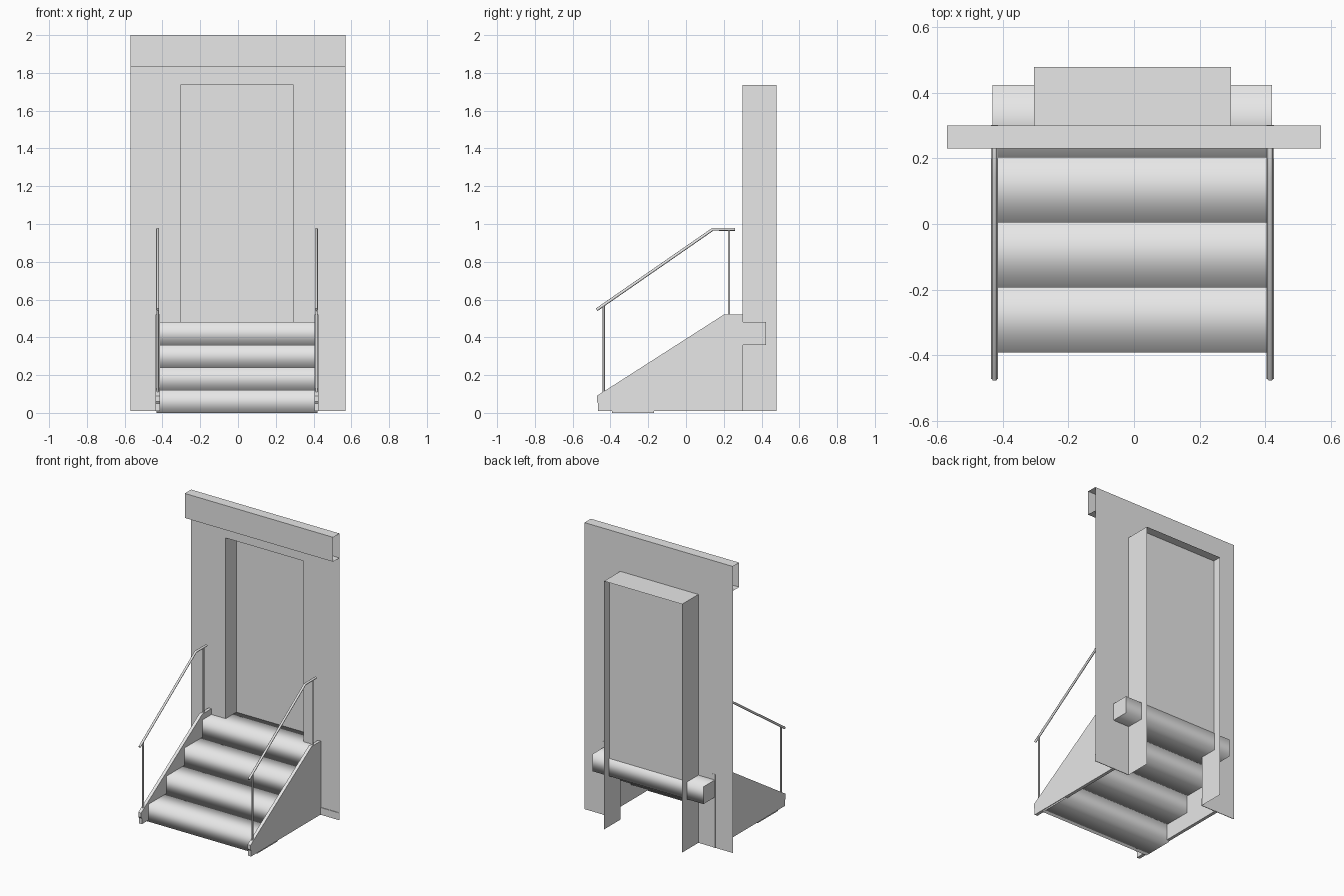
import bpy, bmesh
from mathutils import Vector

cube = bpy.data.objects.get("Cube")
if cube:
    bpy.data.objects.remove(cube, do_unlink=True)

grey = bpy.data.materials.new("plain grey")
grey.use_nodes = True
grey.diffuse_color = (0.8, 0.8, 0.8, 1)
grey.node_tree.nodes["Principled BSDF"].inputs["Base Color"].default_value = (0.8, 0.8, 0.8, 1)

MID = -0.005                    # middle of the doorway and stairs
WALL_Y, WALL_X = 0.3, 0.57
OPEN_HALF, OPEN_TOP = 0.3, 1.735
FLOOR = 0.01
RISE, RUN, LANDING = 0.12, 0.198, 0.48


def finish(name, bm, closed=False):
    if closed:
        bmesh.ops.recalc_face_normals(bm, faces=bm.faces)
    mesh = bpy.data.meshes.new(name)
    bm.to_mesh(mesh)
    bm.free()
    mesh.materials.append(grey)
    obj = bpy.data.objects.new(name, mesh)
    bpy.context.collection.objects.link(obj)
    return obj


def face(name, points):
    bm = bmesh.new()
    bm.faces.new([bm.verts.new(p) for p in points])
    return finish(name, bm)


def sheet(name, points, sweep):
    """Open strip: a path swept along a vector."""
    bm = bmesh.new()
    near = [bm.verts.new(p) for p in points]
    far = [bm.verts.new(Vector(p) + Vector(sweep)) for p in points]
    for i in range(len(points) - 1):
        bm.faces.new((near[i], near[i + 1], far[i + 1], far[i]))
    return finish(name, bm)


def prism(name, profile, x0, x1, smooth=False):
    """Closed solid: a y-z profile swept along x, with flat ends."""
    bm = bmesh.new()
    a = [bm.verts.new((x0, y, z)) for y, z in profile]
    b = [bm.verts.new((x1, y, z)) for y, z in profile]
    bm.faces.new(a)
    bm.faces.new(b[::-1])
    n = len(profile)
    for i in range(n):
        side = bm.faces.new((a[i], b[i], b[(i + 1) % n], a[(i + 1) % n]))
        side.smooth = smooth
    return finish(name, bm, closed=True)


def tube(name, points, radius):
    curve = bpy.data.curves.new(name, "CURVE")
    curve.dimensions = "3D"
    curve.bevel_depth = radius
    curve.bevel_resolution = 2
    curve.use_fill_caps = True
    line = curve.splines.new("POLY")
    line.points.add(len(points) - 1)
    for p, co in zip(line.points, points):
        p.co = (*co, 1)
    curve.materials.append(grey)
    obj = bpy.data.objects.new(name, curve)
    bpy.context.collection.objects.link(obj)
    for s in curve.splines:
        s.use_smooth = True
    return obj


# Wall with a doorway cut to the ground
left, right = MID - OPEN_HALF, MID + OPEN_HALF
outline = [(-WALL_X, FLOOR), (left, FLOOR), (left, OPEN_TOP), (right, OPEN_TOP),
           (right, FLOOR), (WALL_X, FLOOR), (WALL_X, 2), (-WALL_X, 2)]
face("wall", [(x, WALL_Y, z) for x, z in outline])

# Door reveal and door panel
sheet("door_reveal", [(x, WALL_Y, z) for x, z in outline[1:5]], (0, 0.178, 0))
face("door_panel", [(x, 0.418, z) for x, z in
                    ((left, LANDING), (right, LANDING), (right, OPEN_TOP), (left, OPEN_TOP))])

# Cornice, open at its ends
sheet("cornice", [(-WALL_X, y, z) for y, z in
                  ((WALL_Y, 2), (0.23, 2), (0.23, 1.83), (WALL_Y, 1.83))], (2 * WALL_X, 0, 0))

# Low plinth strip each side of the doorway
for side, x0, x1 in (("right", -WALL_X, left), ("left", right, WALL_X)):
    sheet("plinth_" + side, [(x0, y, z) for y, z in
                             ((WALL_Y, 0.06), (WALL_Y - 0.004, 0.06),
                              (WALL_Y - 0.004, FLOOR), (WALL_Y, FLOOR))], (x1 - x0, 0, 0))

# Four overlapping step blocks
for i in range(4):
    y0, z0 = -0.392 + i * RUN, i * RISE
    y1, z1 = y0 + 0.222, z0 + RISE
    prism(f"step_{i + 1}", [(y0, z0), (y1, z0), (y1, z1), (y0, z1)],
          MID - 0.426, MID + 0.426, smooth=True)

# Sloping side panels, handrails and posts
stringer = [(-0.465, FLOOR), (-0.465, 0.05), (-0.472, 0.06), (-0.472, 0.09),
            (0.2, 0.52), (0.302, 0.52), (0.302, FLOOR)]
for side, s in (("right", -1), ("left", 1)):
    x = MID + s * 0.42
    prism("stair_side_" + side, stringer, x - 0.011, x + 0.011)
    tube("handrail_" + side, [(x, -0.473, 0.546), (x, 0.142, 0.972), (x, 0.26, 0.972)], 0.008)
    tube("front_post_" + side, [(x, -0.435, 0.1), (x, -0.435, 0.565)], 0.006)
    tube("back_post_" + side, [(x, 0.228, 0.51), (x, 0.228, 0.97)], 0.006)
